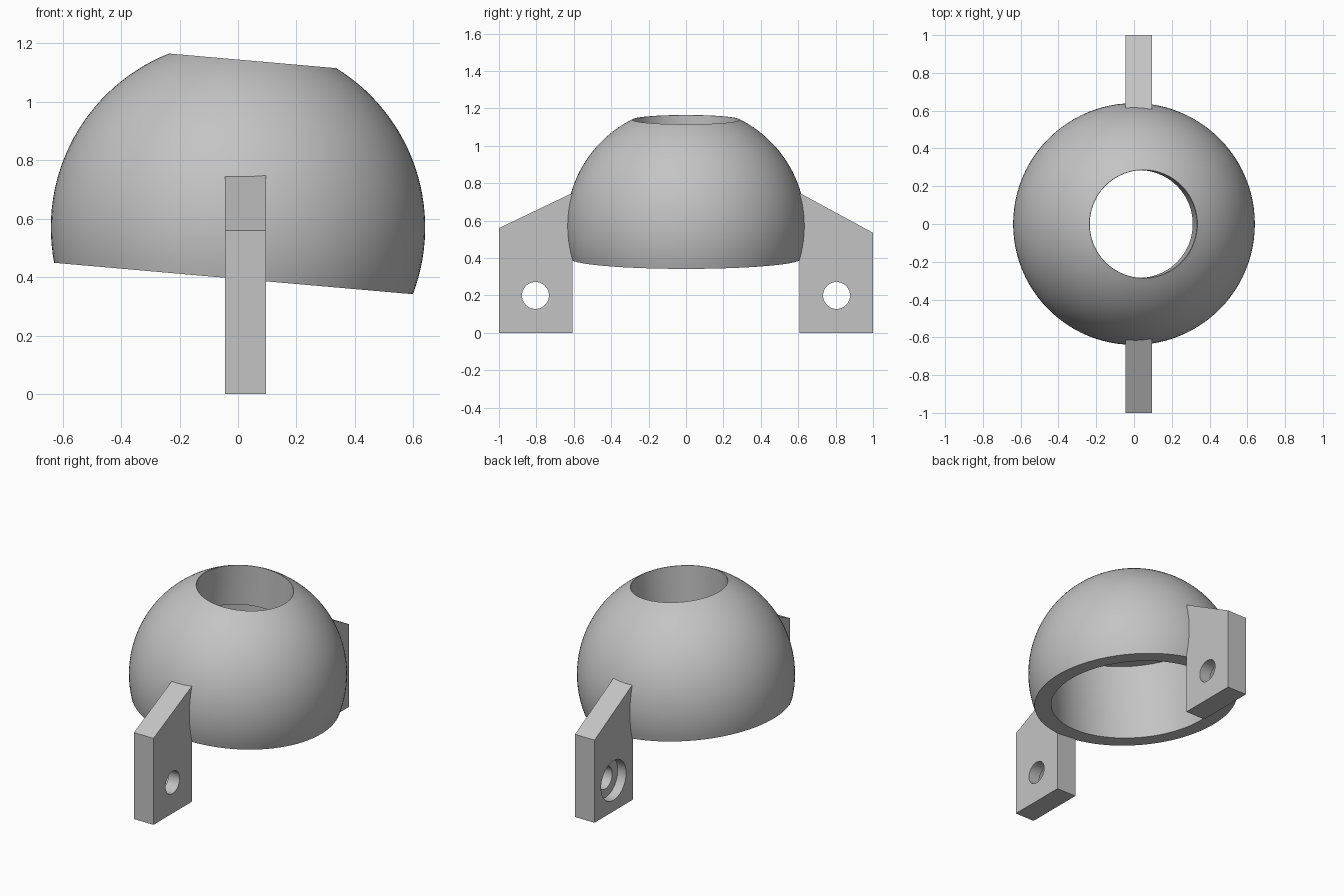
import bpy, bmesh
from math import sin, cos, asin, radians, pi, sqrt
from mathutils import Matrix, Vector

if "Cube" in bpy.data.objects:
    bpy.data.objects.remove(bpy.data.objects["Cube"], do_unlink=True)

R = 0.64                       # sphere radius
CENTRE = Vector((0, 0, 0.57))
TILT = radians(5)
LOW, CEILING, HIGH = -0.175, 0.31, 0.572   # heights along the tilted axis
BORE, HOLE = 0.514, 0.285
FIN_X0, FIN_X1 = -0.045, 0.095

grey = bpy.data.materials.new("plain_grey")
grey.use_nodes = True
colour = (0.55, 0.55, 0.55, 1)
grey.diffuse_color = colour
grey.node_tree.nodes["Principled BSDF"].inputs["Base Color"].default_value = colour


def finish(name, bm):
    bmesh.ops.remove_doubles(bm, verts=bm.verts, dist=1e-5)
    bmesh.ops.recalc_face_normals(bm, faces=bm.faces)
    mesh = bpy.data.meshes.new(name)
    bm.to_mesh(mesh)
    bm.free()
    mesh.materials.append(grey)
    obj = bpy.data.objects.new(name, mesh)
    bpy.context.collection.objects.link(obj)
    return obj


def activate(obj):
    bpy.ops.object.select_all(action='DESELECT')
    obj.select_set(True)
    bpy.context.view_layer.objects.active = obj


def smooth(obj):
    activate(obj)
    bpy.ops.object.shade_smooth_by_angle(angle=radians(30))


# Dome: truncated ball with a wide bore below and a narrow opening above
a0, a1, steps = asin(LOW / R), asin(HIGH / R), 28
angles = [a0 + (a1 - a0) * i / steps for i in range(steps + 1)]
profile = [(R * cos(a), R * sin(a)) for a in angles]
profile += [(HOLE, HIGH - 0.001), (HOLE, CEILING), (BORE, CEILING), (BORE, LOW)]
bm = bmesh.new()
verts = [bm.verts.new((r, 0, z)) for r, z in profile]
edges = [bm.edges.new((v, verts[(i + 1) % len(verts)])) for i, v in enumerate(verts)]
bmesh.ops.spin(bm, geom=verts + edges, cent=(0, 0, 0), axis=(0, 0, 1),
               angle=2 * pi, steps=96, use_merge=True)
bm.transform(Matrix.Translation(CENTRE) @ Matrix.Rotation(TILT, 4, 'Y'))
smooth(finish("dome_shell", bm))


def cut_cylinder(target, radius, x0, x1, y, z):
    bm = bmesh.new()
    bmesh.ops.create_cone(bm, cap_ends=True, segments=48, radius1=radius,
                          radius2=radius, depth=x1 - x0)
    bm.transform(Matrix.Translation(((x0 + x1) / 2, y, z)) @ Matrix.Rotation(pi / 2, 4, 'Y'))
    cutter = finish("hole_cutter", bm)
    cutter.hide_render = True
    mod = target.modifiers.new("hole", 'BOOLEAN')
    mod.operation, mod.solver, mod.object = 'DIFFERENCE', 'EXACT', cutter
    activate(target)
    bpy.ops.object.modifier_apply(modifier=mod.name)
    bpy.data.objects.remove(cutter, do_unlink=True)


# Mounting fins: sloped plates with a counterbored screw hole
def fin(name, side, outer_top):
    outline = [(0.607, 0), (1, 0), (1, outer_top), (0.607, 0.748)]
    bm = bmesh.new()
    face = bm.faces.new([bm.verts.new((FIN_X0, side * y, z)) for y, z in outline])
    ext = bmesh.ops.extrude_face_region(bm, geom=[face])
    moved = [g for g in ext["geom"] if isinstance(g, bmesh.types.BMVert)]
    bmesh.ops.translate(bm, verts=moved, vec=(FIN_X1 - FIN_X0, 0, 0))
    obj = finish(name, bm)
    cut_cylinder(obj, 0.072, FIN_X0 - 0.1, FIN_X1 + 0.1, side * 0.805, 0.2)
    cut_cylinder(obj, 0.128, FIN_X0 - 0.1, FIN_X0 + 0.06, side * 0.805, 0.2)
    smooth(obj)


fin("front_mounting_fin", -1, 0.56)
fin("back_mounting_fin", 1, 0.535)
